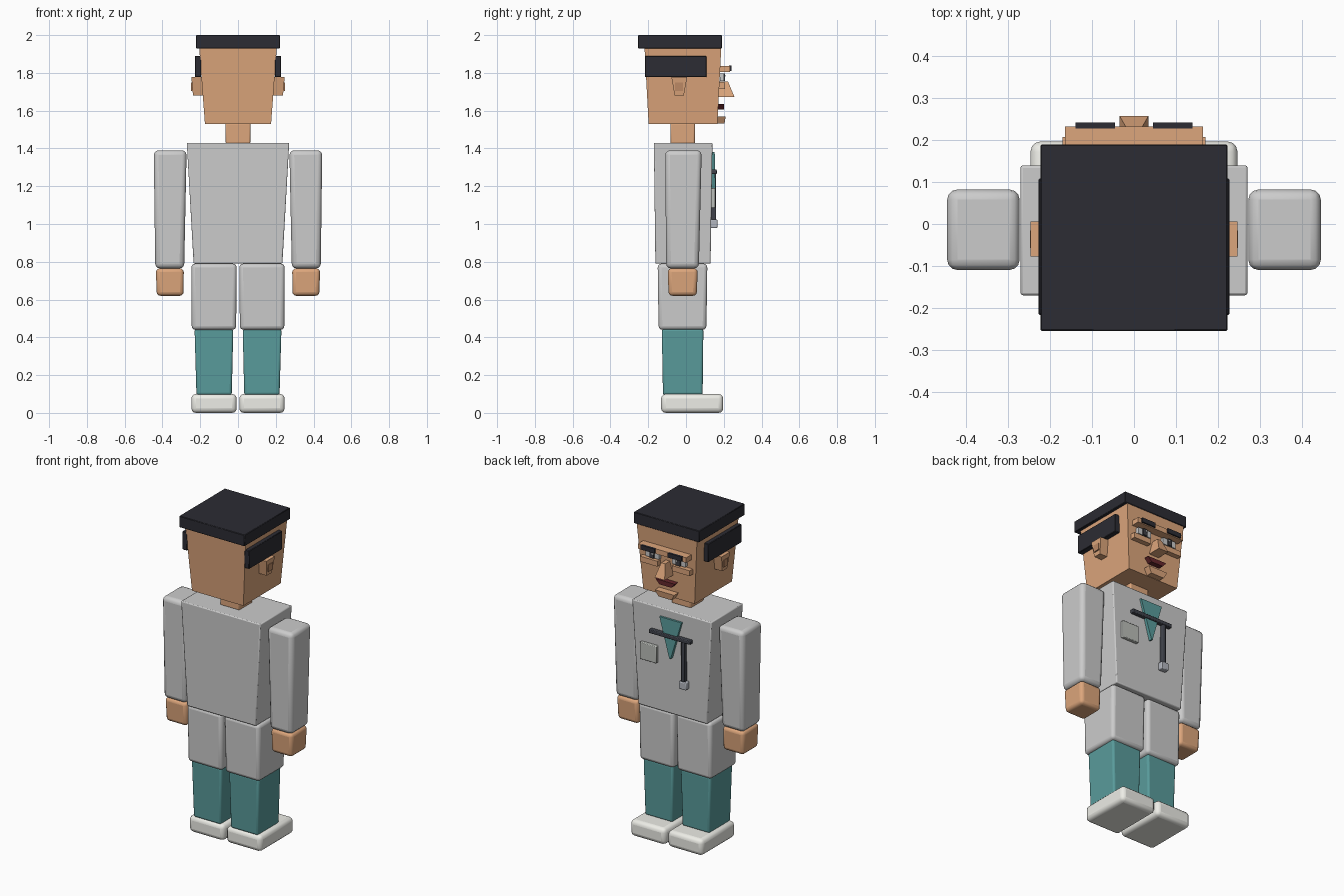
import bpy, bmesh

if "Cube" in bpy.data.objects:
    bpy.data.objects.remove(bpy.data.objects["Cube"])


def mat(name, r, g, b):
    m = bpy.data.materials.new(name)
    m.diffuse_color = (r, g, b, 1)
    m.use_nodes = True
    m.node_tree.nodes["Principled BSDF"].inputs["Base Color"].default_value = m.diffuse_color
    return m


SKIN = mat("skin", .72, .38, .2)
SKIN_DARK = mat("skin_shadow", .5, .25, .13)
BLACK = mat("hair_black", .025, .025, .033)
TEAL = mat("teal_cloth", .1, .33, .33)
SHOE = mat("shoe_white", .85, .85, .8)
WHITE = mat("eye_white", .9, .9, .88)
IRIS = mat("iris_dark", .05, .05, .06)
LIP = mat("lip", .13, .02, .025)
TUBE = mat("tube_dark", .05, .055, .07)
BADGE = mat("badge_grey", .5, .52, .49)
METAL = mat("metal", .45, .47, .52)


def block(name, bottom, top, z0, z1, material=None, bevel=0.0, segs=3):
    """Tapered box: bottom and top are (x0, x1, y0, y1) rectangles."""
    bm = bmesh.new()
    rings = []
    for (x0, x1, y0, y1), z in ((bottom, z0), (top, z1)):
        rings.append([bm.verts.new(p) for p in
                      ((x0, y0, z), (x1, y0, z), (x1, y1, z), (x0, y1, z))])
    lo, hi = rings
    bm.faces.new(lo[::-1])
    bm.faces.new(hi)
    for i in range(4):
        j = (i + 1) % 4
        bm.faces.new((lo[i], lo[j], hi[j], hi[i]))
    bmesh.ops.recalc_face_normals(bm, faces=bm.faces)
    me = bpy.data.meshes.new(name)
    bm.to_mesh(me)
    bm.free()
    ob = bpy.data.objects.new(name, me)
    bpy.context.collection.objects.link(ob)
    if material:
        me.materials.append(material)
    if bevel:
        mod = ob.modifiers.new("Bevel", 'BEVEL')
        mod.width = bevel
        mod.segments = segs
        mod.limit_method = 'NONE'
        bpy.ops.object.select_all(action='DESELECT')
        bpy.context.view_layer.objects.active = ob
        ob.select_set(True)
        bpy.ops.object.shade_smooth_by_angle()
    return ob


def pair(name, bottom, top, *args, **kw):
    """The same block on the right (+x) and mirrored on the left."""
    block("right_" + name, bottom, top, *args, **kw)
    flip = lambda r: (-r[1], -r[0], r[2], r[3])
    block("left_" + name, flip(bottom), flip(top), *args, **kw)


def box(name, r, *args, **kw):
    return block(name, r, r, *args, **kw)


def box_pair(name, r, *args, **kw):
    pair(name, r, r, *args, **kw)


# Legs and shoes
box_pair("shoe", (.007, .247, -.132, .197), 0, .1, SHOE, bevel=.025)
pair("lower_leg", (.033, .22, -.122, .088), (.025, .23, -.128, .092),
     .095, .445, TEAL, bevel=.012)
pair("upper_leg", (.01, .245, -.145, .108), (.007, .247, -.15, .113),
     .44, .79, bevel=.02)

# Torso and neck
block("torso", (-.235, .235, -.162, .13), (-.271, .271, -.17, .14),
      .79, 1.43, bevel=.006, segs=2)
block("neck", (-.066, .066, -.082, .048), (-.066, .066, -.082, .048),
      1.425, 1.535, SKIN, bevel=.008, segs=2)

# Arms and hands
pair("arm", (.285, .438, -.105, .068), (.272, .446, -.11, .083),
     .765, 1.39, bevel=.025)
pair("hand", (.288, .43, -.092, .057), (.287, .435, -.097, .062),
     .62, .765, SKIN, bevel=.02)

# Head and hair
block("head", (-.175, .175, -.198, .166), (-.206, .206, -.22, .187),
      1.53, 1.94, SKIN)
box("hair_top", (-.223, .223, -.255, .19), 1.93, 2.0, BLACK, bevel=.003, segs=1)
box_pair("side_hair", (.195, .228, -.217, .108), 1.777, 1.89, BLACK,
         bevel=.003, segs=1)

# Ears
pair("ear", (.185, .238, -.06, -.012), (.185, .247, -.077, .006),
     1.68, 1.777, SKIN)
box_pair("inner_ear", (.22, .248, -.057, -.015), 1.705, 1.748, SKIN_DARK)

# Brows and eyes
box("brow_ridge", (-.164, .164, .175, .232), 1.805, 1.836, SKIN)
box_pair("eyebrow", (.045, .14, .228, .242), 1.81, 1.838, BLACK)
box_pair("eye_white", (.045, .135, .18, .2), 1.757, 1.797, WHITE)
box_pair("iris", (.075, .105, .185, .207), 1.757, 1.797, IRIS)
box_pair("eye_glint", (.078, .087, .2, .21), 1.78, 1.79, WHITE)
box_pair("cheek", (.05, .17, .175, .207), 1.715, 1.748, SKIN)

# Nose, mouth and chin
block("nose", (-.034, .034, .17, .257), (-.014, .014, .175, .222),
      1.672, 1.755, SKIN)
block("mouth", (-.04, .04, .165, .202), (-.066, .066, .165, .202),
      1.607, 1.635, LIP)
block("chin", (-.045, .045, .16, .204), (-.066, .066, .16, .21),
      1.532, 1.57, SKIN)

# Collar insert, tube with end piece, and badge on the chest
block("collar_insert", (-.004, .004, .125, .157), (-.075, .075, .125, .152),
      1.14, 1.38, TEAL)
box("tube_across", (-.14, .14, .13, .163), 1.265, 1.288, TUBE, bevel=.004, segs=2)
box("tube_down", (-.1, -.077, .13, .16), 1.02, 1.28, TUBE, bevel=.004, segs=2)
box("tube_end", (-.115, -.065, .13, .166), .978, 1.024, METAL, bevel=.005, segs=2)
box("badge", (.095, .208, .125, .155), 1.085, 1.19, BADGE, bevel=.004, segs=2)
